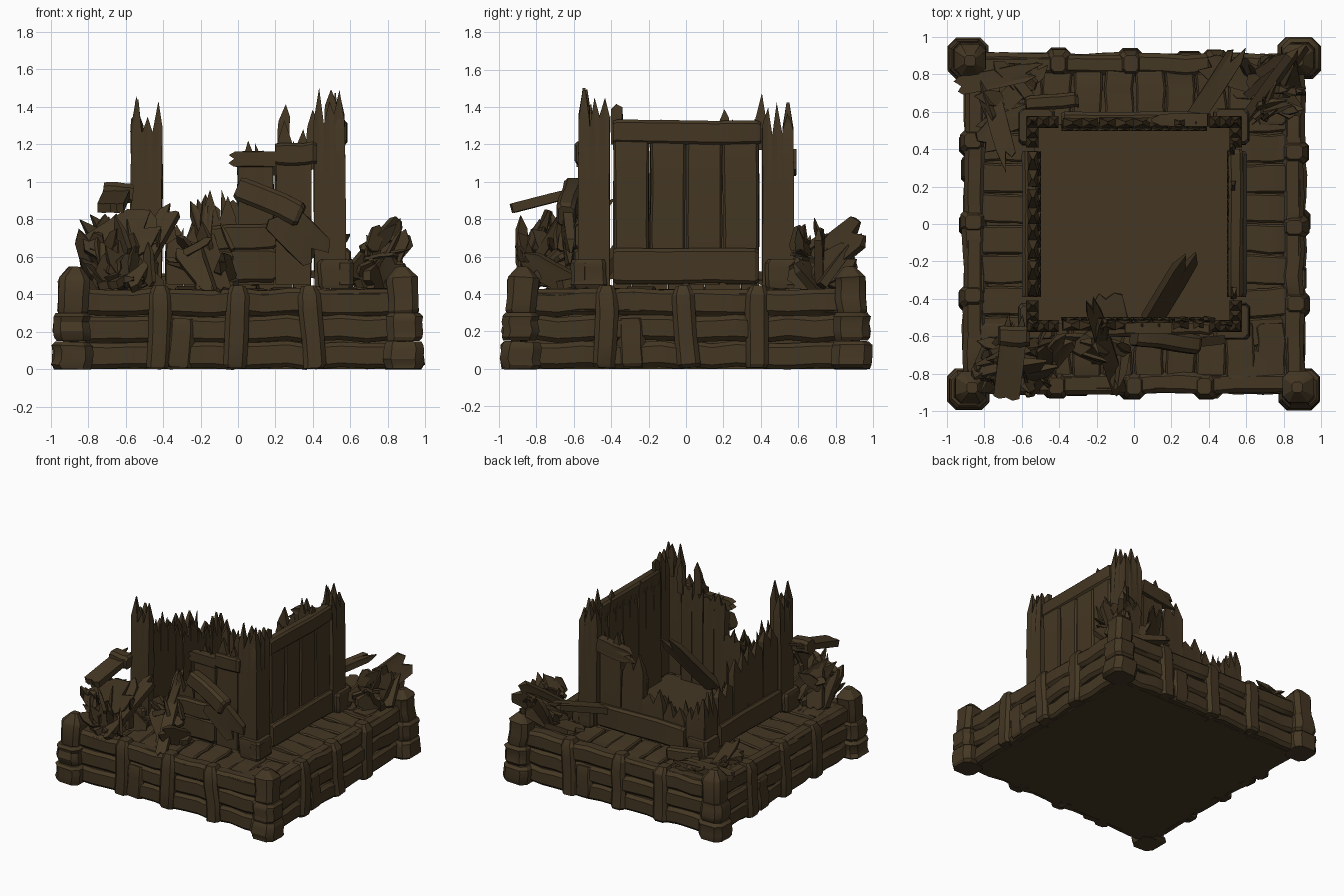
import bpy, bmesh, math, random
from mathutils import Vector, Matrix

if "Cube" in bpy.data.objects:
    bpy.data.objects.remove(bpy.data.objects["Cube"])

random.seed(7)
R = random.uniform
wood = bpy.data.materials.new("dark weathered wood")
wood.diffuse_color = (0.058, 0.038, 0.017, 1)
wood.use_nodes = True
wood.node_tree.nodes["Principled BSDF"].inputs["Base Color"].default_value = wood.diffuse_color


def finish(name, bm, matrix):
    bmesh.ops.recalc_face_normals(bm, faces=bm.faces)
    me = bpy.data.meshes.new(name)
    bm.to_mesh(me)
    bm.free()
    me.transform(matrix)
    me.materials.append(wood)
    ob = bpy.data.objects.new(name, me)
    bpy.context.collection.objects.link(ob)
    return ob


def frame(p0, p1, n, turn):
    """Local z runs p0 to p1, local y is the thickness direction n."""
    p0, p1, n = Vector(p0), Vector(p1), Vector(n)
    z = (p1 - p0).normalized()
    y = (n - z * n.dot(z)).normalized()
    m = Matrix((y.cross(z), y, z)).transposed().to_4x4()
    m.translation = p0
    return Matrix.Rotation(turn, 4, 'Z') @ m, (p1 - p0).length


def log(name, p0, p1, w, t, n=(0, -1, 0), turn=0, tip=0.85, jit=0.006, tip_len=0.02):
    """Chamfered timber with slightly uneven sides and shrunken ends."""
    m, L = frame(p0, p1, n, turn)
    c = min(w, t) * 0.2
    a, b = w / 2, t / 2
    prof = [(a, b - c), (a - c, b), (c - a, b), (-a, b - c),
            (-a, c - b), (c - a, -b), (a - c, -b), (a, c - b)]
    bm = bmesh.new()
    rings = []
    for h, s in ((0, .88), (.02, 1), (L * .35, 1), (L * .68, 1), (L - tip_len, 1), (L, tip)):
        k = s * R(.96, 1.03)
        ox, oy = R(-jit, jit), R(-jit, jit)
        rings.append([bm.verts.new((x * k + ox, y * k + oy, h)) for x, y in prof])
    for r, q in zip(rings, rings[1:]):
        for i in range(8):
            j = (i + 1) % 8
            bm.faces.new((r[i], r[j], q[j], q[i]))
    bm.faces.new(rings[0])
    bm.faces.new(rings[-1])
    return finish(name, bm, m)


def board(name, p0, p1, w, t, n=(0, -1, 0), turn=0, spike=0.1, cols=4, low=0.0):
    """Flat plank whose far end (and optionally near end) is splintered."""
    m, L = frame(p0, p1, n, turn)
    bm = bmesh.new()
    cs = []
    for i in range(cols + 1):
        x = -w / 2 + w * i / cols + (R(-.2, .2) * w / cols if 0 < i < cols else 0)
        tall = i % 2 == 1
        top = L + (R(.1, 1) * spike if tall else -R(0, .5) * spike)
        bot = -R(.2, 1) * low if tall else 0
        y0, y1 = t / 2, t * (.12 if tall and spike > .03 else .45)
        cs.append([bm.verts.new(v) for v in (
            (x, -y0, bot), (x + R(-.005, .005), -y0, L * .6), (x, -y1, top),
            (x, y1, top), (x + R(-.005, .005), y0, L * .6), (x, y0, bot))])
    for p, q in zip(cs, cs[1:]):
        for i in range(6):
            j = (i + 1) % 6
            bm.faces.new((p[i], p[j], q[j], q[i]))
    bm.faces.new(cs[0])
    bm.faces.new(cs[-1])
    return finish(name, bm, m)


def slab(name, half, z0, z1):
    bm = bmesh.new()
    bmesh.ops.create_cube(bm, size=1)
    return finish(name, bm, Matrix.Translation((0, 0, (z0 + z1) / 2))
                  @ Matrix.Diagonal((half * 2, half * 2, z1 - z0, 1)))


# Platform core and tower floor
slab("platform_core", 0.85, 0, 0.385)
slab("tower_floor", 0.54, 0.38, 0.415)

# Platform walls, stakes, corner posts and deck, one side at a time
stakes = (-0.43, 0.0, 0.39)
cuts = (-0.83,) + stakes + (0.83,)
for k in range(4):
    T = k * math.pi / 2
    log("rim_log", (-.83, -.85, .355), (.83, -.85, .355), .14, .105, turn=T)
    for z in (.073, .215, .355):
        for a, b in zip(cuts, cuts[1:]):
            log("wall_log", (a + .005, -.85, z), (b - .005, -.85, z), .138, .105 + R(0, .025), turn=T, jit=.009)
    for u in stakes:
        log("wall_stake", (u + R(-.02, .02), -.865, 0.005), (u + R(-.02, .02), -.86, .445),
            .125, .14, turn=T, tip=.6, tip_len=.05)
    log("short_stake", (-.3 + R(-.03, .03), -.855, .01), (-.3, -.855, .27), .15, .125, turn=T)
    c = -.885
    log("corner_block_low", (c, c, 0), (c + .005, c, .145), .215, .215, turn=T)
    log("corner_block_mid", (c, c, .15), (c, c, .3), .195, .195, turn=T)
    log("corner_post", (c, c, .29), (c + .015, c + .015, .545), .165, .165, turn=T, tip=.35, tip_len=.06)
    for i in range(10):
        u = -.74 + i * .164
        log("deck_plank", (u, -.82, .385 + R(0, .015)), (u + R(-.015, .015), -.53, .395 + R(0, .02)),
            .155, .05, (0, 0, 1), T)

# Tower walls: plank tops along each side, front / right / back / left
heights = ((.68, .85, 1.12, 1.2), (1.25,) * 4, (1.15, 1.0, .78, .72), (.88, 1.0, 1.06, 1.1))
for k, hs in enumerate(heights):
    T = k * math.pi / 2
    for i, h in enumerate(hs):
        u = -.292 + i * .195
        if k == 1:
            log("wall_plank", (u, -.54, .45), (u, -.54, h), .19, .06, turn=T, jit=.003)
        else:
            board("wall_plank", (u, -.54, .45), (u + R(-.01, .01), -.54, h), .186, .055, turn=T, spike=.13)
        # splintered inner lining
        for s in (-.05, .05):
            top = h + R(-.08, .03) if k != 1 else R(1.2, 1.27)
            board("inner_plank", (u + s, -.505, .42), (u + s + R(-.01, .01), -.505, top),
                  .095, .02, turn=T, spike=.12, cols=3)
    # bottom beam, shorter on the broken front
    b = .2 if k == 0 else .39
    log("bottom_beam", (-b, -.555, .55), (b, -.555, .55), .19, .09, turn=T)
log("right_top_beam", (.545, -.39, 1.265), (.545, .4, 1.265), .13, .08, (1, 0, 0))
log("front_middle_beam", (-.2, -.56, .69), (.2, -.56, .71), .14, .08)
board("front_top_beam_left", (.2, -.555, 1.12), (-.03, -.555, 1.12), .08, .06, spike=.03)
log("front_top_beam_right", (.2, -.555, 1.15), (.42, -.555, 1.15), .12, .07)
board("back_top_beam", (.4, .555, 1.12), (.12, .555, 1.08), .11, .07, spike=.08)

# Angled tower corner posts: two planks each, with splintered tops and feet
for x, y, h in ((1, -1, 1.36), (1, 1, 1.32), (-1, -1, 1.3), (-1, 1, .8)):
    for a, b, n in ((.49, .545, (0, 1, 0)), (.545, .49, (1, 0, 0))):
        board("tower_post", (x * a, y * b, .44), (x * (a - .005), y * b, h + R(-.03, .03)),
              .165, .065, n, spike=.15, cols=6)
    for a, b, n in ((.52, .57, (0, 1, 0)), (.57, .52, (1, 0, 0))):
        log("tower_post_foot", (x * a, y * b, .43), (x * a, y * b, .585), .19, .09, n, jit=.003)
# Tall single splinters
for x, y, top in ((.5, -.53, 1.53), (.24, -.51, 1.46), (.4, -.51, 1.42), (.53, .2, 1.45), (.53, -.37, 1.5),
                  (-.54, -.53, 1.45), (.53, .4, 1.47)):
    board("tall_splinter", (x, y, top - .3), (x + R(-.01, .01), y, top - .1), .06, .03,
          (R(-.5, .5), 1, 0) if y < -.4 else (1, 0, 0), spike=.12, cols=2)


def debris(name, p0, p1, w, t=.05, **kw):
    """Loose plank: low ones lie flat, steep ones face out of the tower."""
    rise = p1[2] - p0[2]
    n = (0, 0, 1) if abs(rise) < .12 else (R(-.4, .4), math.copysign(1, p0[1]), .4)
    board(name, p0, p1, w, t, n, low=.04, **kw)


# Main fallen planks: start, end, width
for p0, p1, w in (
        ((-.58, -.88, .45), (-.36, -.62, .84), .11),
        ((-.08, -.88, .42), (-.22, -.45, .85), .08),
        ((-.2, -.72, .42), (-.16, -.52, .9), .06),
        ((-.76, -.82, .6), (-.5, -.76, .76), .25),
        ((-.68, -.92, .86), (-.64, -.57, .95), .14),
        ((-.45, -.62, .42), (-.76, -.72, .75), .14),
        ((.22, -.64, .82), (.42, -.62, .62), .2),
        ((.1, -.5, .44), (.28, -.2, .85), .12),
        ((.64, .6, .47), (.88, .93, .74), .19),
        ((.32, .56, .6), (.54, .9, .7), .1),
        ((-.92, .74, .45), (-.57, .81, .49), .1),
        ((-.78, .76, .44), (-.68, .37, .5), .1)):
    debris("fallen_plank", p0, p1, w)
log("fallen_beam", (0, -.6, .97), (.34, -.64, .82), .13, .1)
log("fallen_beam", (-.72, -.6, .95), (-.56, -.6, .93), .11, .11)
log("fallen_beam", (-.58, .64, .48), (-.3, .66, .45), .1, .08)

# Rubble piles: centre, spread, piece count, height; every fourth piece is a wide plank
for cx, cy, rx, ry, count, rise in ((-.6, -.72, .16, .16, 36, .28), (.71, .68, .1, .15, 26, .25),
                                    (-.17, -.66, .14, .08, 10, .28), (-.64, .62, .15, .12, 9, .03)):
    sx, sy = math.copysign(1, cx), math.copysign(1, cy)
    for i in range(count):
        p0 = Vector((cx + R(-rx, rx), cy + R(-ry, ry), .46 + R(0, rise) * .8))
        d = Vector((sx * R(-.3, 1), sy * R(-.4, .9), R(0, 1.2) * (1 if rise > .1 else .1))).normalized()
        wide = i % 4 == 0
        if wide:
            p0.z = .45
        p1 = p0 + d * (R(.25, .36) if wide else R(.1, .18))
        p1.x, p1.y = max(-.8, min(.85, p1.x)), max(-.88, min(.88, p1.y))
        if wide:
            debris("rubble_plank", p0, p1, R(.1, .18), .045, spike=.06)
        else:
            board("splinter", p0, p1, R(.04, .09), R(.015, .03), (R(-1, 1), R(-1, 1), R(.1, 1)),
                  spike=.07, cols=2, low=.03)

# Soft shading with crisp edges
for ob in bpy.data.objects:
    ob.select_set(True)
bpy.context.view_layer.objects.active = bpy.data.objects["platform_core"]
bpy.ops.object.shade_smooth_by_angle(angle=math.radians(30))
